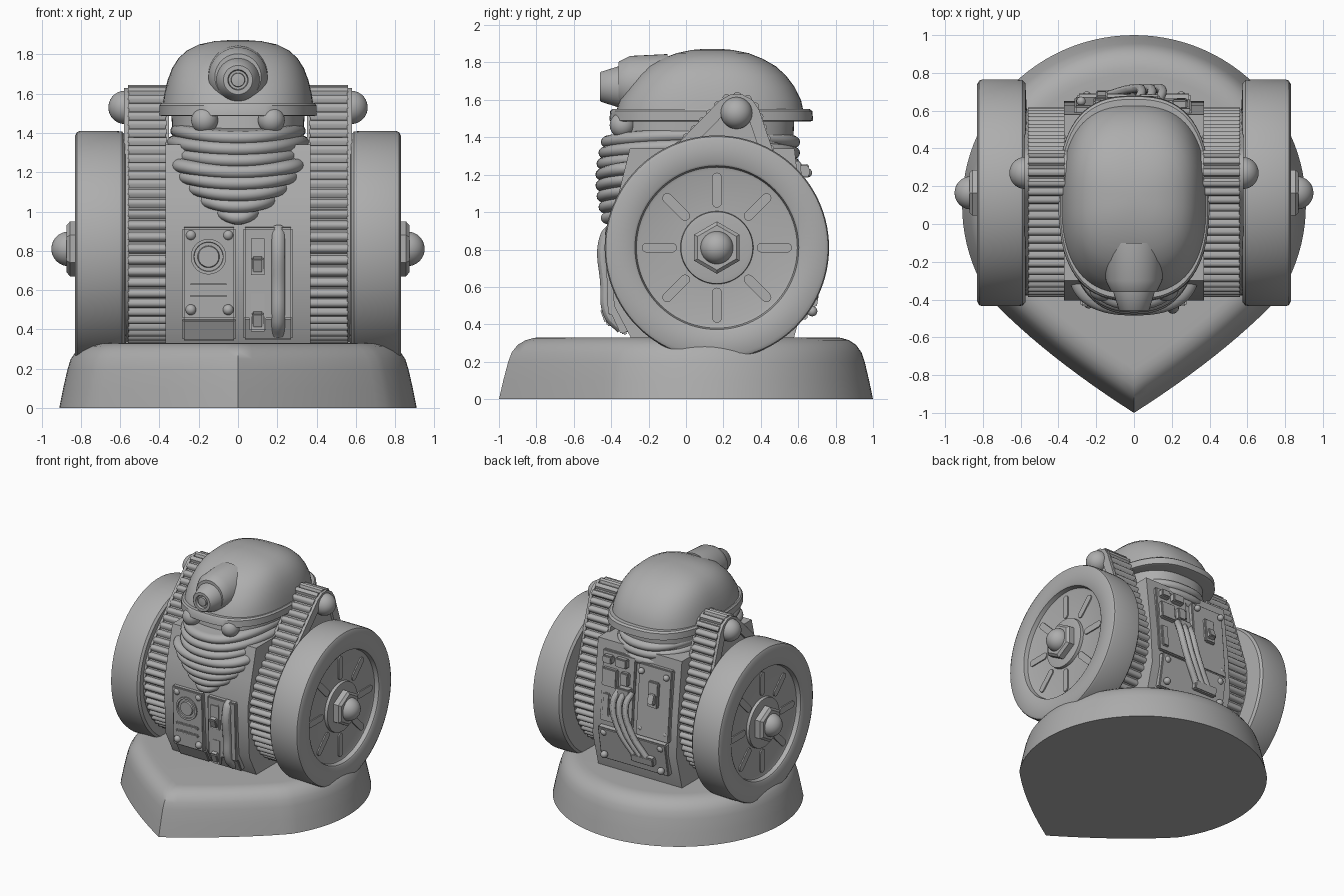
import bpy
import bmesh
from math import sin, cos, pi, radians, hypot, acos, atan2
from mathutils import Vector, Matrix

if "Cube" in bpy.data.objects:
    bpy.data.objects.remove(bpy.data.objects["Cube"])

grey = bpy.data.materials.new("plain grey")
grey.use_nodes = True
tone = (0.42, 0.42, 0.42, 1)
grey.diffuse_color = tone
grey.node_tree.nodes["Principled BSDF"].inputs["Base Color"].default_value = tone


def finish(name, bm, sharp=35):
    bmesh.ops.recalc_face_normals(bm, faces=bm.faces)
    mesh = bpy.data.meshes.new(name)
    bm.to_mesh(mesh)
    bm.free()
    mesh.materials.append(grey)
    for p in mesh.polygons:
        p.use_smooth = True
    mesh.set_sharp_from_angle(angle=radians(sharp))
    ob = bpy.data.objects.new(name, mesh)
    bpy.context.collection.objects.link(ob)
    return ob


def loft(name, rings, sharp=35):
    """Skin a row of equal point rings and cap both ends."""
    bm = bmesh.new()
    rows = [[bm.verts.new(p) for p in ring] for ring in rings]
    n = len(rows[0])
    for a, b in zip(rows, rows[1:]):
        for i in range(n):
            j = (i + 1) % n
            bm.faces.new((a[i], a[j], b[j], b[i]))
    bm.faces.new(rows[0])
    bm.faces.new(rows[-1])
    return finish(name, bm, sharp)


def oval(z, a, front, back, power=2.6, lift=0.0, n=72):
    """Rounded-box outline lying flat, raised at its sides by lift."""
    cy, b = (front + back) / 2, (back - front) / 2
    pts = []
    for i in range(n):
        c, s = cos(2 * pi * i / n), sin(2 * pi * i / n)
        u = abs(c) ** (2 / power) * (1 if c > 0 else -1)
        v = abs(s) ** (2 / power) * (1 if s > 0 else -1)
        pts.append((a * u, cy + b * v, z + lift * u * u))
    return pts


def lathe(name, profile, centre, axis, n=64, sharp=35):
    """Turn (radius, distance) pairs about an axis through centre."""
    turn = Vector((0, 0, 1)).rotation_difference(Vector(axis)).to_matrix()
    c = Vector(centre)
    return loft(name, [[c + turn @ Vector((r * cos(2 * pi * i / n), r * sin(2 * pi * i / n), d))
                        for i in range(n)] for r, d in profile], sharp)


def box(name, centre, size, tilt=0, bevel=0.008):
    bm = bmesh.new()
    m = Matrix.Translation(centre) @ Matrix.Rotation(radians(tilt), 4, 'X') @ Matrix.Diagonal((*size, 1))
    bmesh.ops.create_cube(bm, size=1, matrix=m)
    bmesh.ops.bevel(bm, geom=bm.edges[:], offset=bevel, segments=2, affect='EDGES')
    return finish(name, bm)


def ball(name, centre, r):
    bm = bmesh.new()
    bmesh.ops.create_uvsphere(bm, u_segments=32, v_segments=20, radius=r, matrix=Matrix.Translation(centre))
    return finish(name, bm, 60)


def tube(name, pts, r):
    cu = bpy.data.curves.new(name, 'CURVE')
    cu.dimensions = '3D'
    cu.bevel_depth, cu.bevel_resolution, cu.use_fill_caps = r, 4, True
    sp = cu.splines.new('BEZIER')
    sp.bezier_points.add(len(pts) - 1)
    for bp, p in zip(sp.bezier_points, pts):
        bp.co = p
        bp.handle_left_type = bp.handle_right_type = 'AUTO'
    ob = bpy.data.objects.new(name, cu)
    bpy.context.collection.objects.link(ob)
    cu.materials.append(grey)
    return ob


def side_extrude(name, outline, x0, x1, sharp=35):
    return loft(name, [[(x, y, z) for y, z in outline] for x in (x0, x1)], sharp)


# Teardrop plinth with a rounded shoulder
half = [(0.91 * cos(t), 0.1 + 0.9 * sin(t)) for t in [radians(90 - 124 * i / 36) for i in range(37)]]
p0, p1, p2 = Vector(half[-1]), Vector((0.47, -0.7)), Vector((0.0, -1.0))
for i in range(1, 13):
    t = i / 12
    half.append(tuple(p0 * (1 - t) ** 2 + p1 * 2 * t * (1 - t) + p2 * t * t))
plan = half + [(-x, y) for x, y in half[-2:0:-1]]
levels = [(0, 1), (0.1, 0.978), (0.2, 0.953), (0.25, 0.935), (0.29, 0.905), (0.315, 0.865), (0.328, 0.82), (0.33, 0.78)]
loft("plinth", [[(x * s, 0.05 + (y - 0.05) * s, z) for x, y in plan] for z, s in levels], 40)

# Torso
side_extrude("torso", [(-0.28, 0.3), (-0.385, 0.5), (-0.405, 0.9), (-0.36, 1.1), (-0.3, 1.34),
                       (0.58, 1.34), (0.63, 0.9), (0.65, 0.6), (0.57, 0.3)], -0.37, 0.37)

# Ribbed collar
widths = [0.345, 0.365, 0.36, 0.345, 0.315, 0.27, 0.215, 0.13]
for k, w in enumerate(widths):
    z = 1.375 - 0.058 * k
    front = -0.455 - 0.03 * sin(pi * k / 7)
    back = 0.61 if k < 3 else 0.0
    rings = []
    for j in range(9):
        a = -pi / 2 + pi * j / 8
        inset = 0.045 * (1 - cos(a))
        rings.append(oval(z + 0.036 * sin(a), w - inset, front + inset, back - inset, 2.4, 0.035))
    loft("collar_rib", rings, 70)
loft("neck", [oval(1.3, 0.33, -0.36, 0.57), oval(1.52, 0.34, -0.33, 0.58)])
for s in (1, -1):
    ball("brow_stud", (0.17 * s, -0.34, 1.465), 0.068)

# Domed head and brim
loft("head_brim", [oval(1.485, 0.385, -0.4, 0.665), oval(1.49, 0.4, -0.41, 0.68), oval(1.54, 0.4, -0.405, 0.675),
                   oval(1.552, 0.39, -0.395, 0.66)])
loft("head_dome", [oval(*v) for v in [
    (1.53, 0.385, -0.375, 0.63), (1.6, 0.375, -0.355, 0.615), (1.67, 0.358, -0.31, 0.58), (1.73, 0.335, -0.26, 0.535),
    (1.78, 0.303, -0.205, 0.48), (1.82, 0.26, -0.13, 0.41), (1.85, 0.2, -0.05, 0.335), (1.867, 0.12, 0.03, 0.25),
    (1.873, 0.04, 0.1, 0.18)]], 50)

# Eye housing and lens tube
lathe("eye_housing", [(0.16, 0), (0.15, 0.2), (0.125, 0.25), (0.118, 0.26)], (0, -0.1, 1.685), (0, -1, 0), 40)
lathe("eye_tube", [(0.115, 0), (0.11, 0.03), (0.08, 0.125), (0.074, 0.13), (0.052, 0.13), (0.048, 0.11),
                   (0.036, 0.11), (0.034, 0.125), (0.01, 0.128)], (0, -0.33, 1.67), (0, -1, 0), 40)

# Belt path: hull of a large lower circle and a small upper one
big, small, R, r = Vector((0.115, 0.825)), Vector((0.27, 1.505)), 0.485, 0.12
gap = small - big
aim, spread = atan2(gap.y, gap.x), acos((R - r) / gap.length)
path = []
for c, rad, a0, a1 in ((small, r, aim - spread, aim + spread), (big, R, aim + spread, aim - spread + 2 * pi)):
    for i in range(61):
        a = a0 + (a1 - a0) * i / 60
        path.append((c + rad * Vector((cos(a), sin(a))), Vector((cos(a), sin(a)))))
path.append(path[0])
total = sum((b[0] - a[0]).length for a, b in zip(path, path[1:]))


def along(d):
    for (p, n), (q, m) in zip(path, path[1:]):
        step = (q - p).length
        if d <= step and step > 0:
            return p.lerp(q, d / step), n.lerp(m, d / step).normalized()
        d -= step
    return path[-1]


def belt_outline(heights, teeth=58):
    pts = []
    count = teeth * len(heights)
    for i in range(count):
        p, n = along(total * i / count)
        pts.append(tuple(p + n * heights[i % len(heights)]))
    return pts


lugs = belt_outline([-0.006, 0.012, 0.018, 0.018, 0.012, -0.006])
rim = belt_outline([0.008])
core = belt_outline([-0.06])

for s in (1, -1):
    # Toothed belt, its edge bands and the recessed side plate
    side_extrude("belt_lugs", lugs, 0.365 * s, 0.56 * s)
    for x0, x1 in ((0.35, 0.37), (0.555, 0.58)):
        bm = bmesh.new()
        n = len(rim)
        rows = [[bm.verts.new((x * s, y, z)) for y, z in o]
                for x, o in ((x0, rim), (x1, rim), (x1, core), (x0, core))]
        for a, b in zip(rows, rows[1:] + rows[:1]):
            for i in range(n):
                j = (i + 1) % n
                bm.faces.new((a[i], a[j], b[j], b[i]))
        finish("belt_band", bm)
    ball("belt_axle_cap", (0.575 * s, 0.27, 1.53), 0.085)

    # Wheel with sunken disc, hub, nut and cap
    hub = (0, 0.165, 0.81)
    axis = (s, 0, 0)
    lathe("wheel", [(0.3, 0.56), (0.58, 0.575), (0.597, 0.59), (0.6, 0.62), (0.6, 0.805), (0.594, 0.82),
                    (0.575, 0.83), (0.45, 0.83), (0.438, 0.822), (0.43, 0.79), (0.415, 0.785), (0.195, 0.785),
                    (0.192, 0.808), (0.17, 0.812), (0.05, 0.812)], hub, axis, 96)
    lathe("hub_nut", [(0.14, 0.8), (0.14, 0.855), (0.12, 0.872), (0.05, 0.872)], hub, axis, 6)
    ball("hub_cap", (0.862 * s, 0.165, 0.81), 0.088)
    for k in range(8):
        t = k * pi / 4
        d, w = Vector((cos(t), sin(t))), Vector((-sin(t), cos(t)))
        pts = []
        for end, flip in ((0.375, 0), (0.24, pi)):
            for i in range(9):
                a = flip - pi / 2 + pi * i / 8
                p = Vector((0.165, 0.81)) + d * (end + 0.026 * cos(a)) + w * 0.026 * sin(a)
                pts.append(tuple(p))
        side_extrude("wheel_spoke", pts, 0.78 * s, 0.794 * s)

# Front left-hand panel: dial, vents and screws
box("dial_panel", (-0.147, -0.405, 0.685), (0.27, 0.04, 0.47), 2)
lathe("dial", [(0.09, 0), (0.09, 0.035), (0.075, 0.035), (0.073, 0.025), (0.056, 0.025), (0.052, 0.036), (0.01, 0.036)],
      (-0.15, -0.405, 0.77), (0, -1, 0), 40)
for x in (-0.24, -0.05):
    for z in (0.5, 0.88):
        ball("panel_screw", (x, -0.42, z), 0.027)
for z in (0.57, 0.63):
    box("vent_bar", (-0.15, -0.425, z), (0.2, 0.02, 0.025))

# Front right-hand panel: two switches and an upright handle
box("switch_panel", (0.153, -0.4, 0.685), (0.25, 0.05, 0.47), 2)
box("switch_panel_foot", (0.153, -0.355, 0.42), (0.25, 0.05, 0.14), 25)
box("dial_panel_foot", (-0.147, -0.35, 0.4), (0.27, 0.03, 0.12), 27)
for z, y in ((0.77, -0.425), (0.49, -0.41)):
    box("switch_plate", (0.1, y, z), (0.085, 0.03, 0.2))
    box("switch_rocker", (0.1, y - 0.018, z - 0.04), (0.06, 0.04, 0.08), 20)
tube("front_handle", [(0.205, -0.39, 0.91), (0.205, -0.425, 0.87), (0.205, -0.425, 0.62), (0.205, -0.405, 0.45),
                      (0.205, -0.34, 0.38)], 0.034)

# Back panels
box("back_upper_panel", (0.16, 0.615, 1.0), (0.29, 0.04, 0.55), 5)
box("back_switch_panel", (-0.17, 0.625, 0.98), (0.29, 0.05, 0.56), 5)
box("back_lower_panel", (0, 0.645, 0.56), (0.6, 0.05, 0.27), -10)
box("back_switch_plate", (-0.17, 0.65, 1.05), (0.09, 0.03, 0.2), 5)
box("back_rocker", (-0.17, 0.668, 1.02), (0.06, 0.05, 0.08), 20)
for x in (-0.28, -0.06):
    for z in (0.76, 1.21):
        ball("back_screw", (x, 0.65, z), 0.024)
for x in (-0.25, 0.25):
    for z in (0.47, 0.65):
        ball("lower_bolt", (x, 0.675, z), 0.027)
for x, z, w, h in ((0.24, 1.22, 0.08, 0.06), (0.12, 1.22, 0.1, 0.07), (0.22, 1.08, 0.13, 0.14),
                   (0.09, 1.1, 0.07, 0.1), (0.25, 0.86, 0.06, 0.18)):
    box("back_block", (x, 0.635, z), (w, 0.05, h), 5)
box("cable_socket", (0.08, 0.655, 1.0), (0.11, 0.06, 0.08))
box("cable_plug", (-0.1, 0.68, 0.53), (0.2, 0.05, 0.07), -10)
for k in range(3):
    o = 0.055 * k
    tube("cable", [(0.13 - o, 0.65, 1.02), (0.15 - o, 0.705, 0.92), (0.1 - o, 0.715, 0.74),
                   (-0.03 - o, 0.68, 0.53)], 0.024)

# Turn the tubes into smooth meshes
tubes = [o for o in bpy.context.scene.objects if o.type == 'CURVE' and grey.name in o.data.materials]
bpy.ops.object.select_all(action='DESELECT')
for o in tubes:
    o.select_set(True)
bpy.context.view_layer.objects.active = tubes[0]
bpy.ops.object.convert(target='MESH')
bpy.ops.object.shade_smooth_by_angle()
